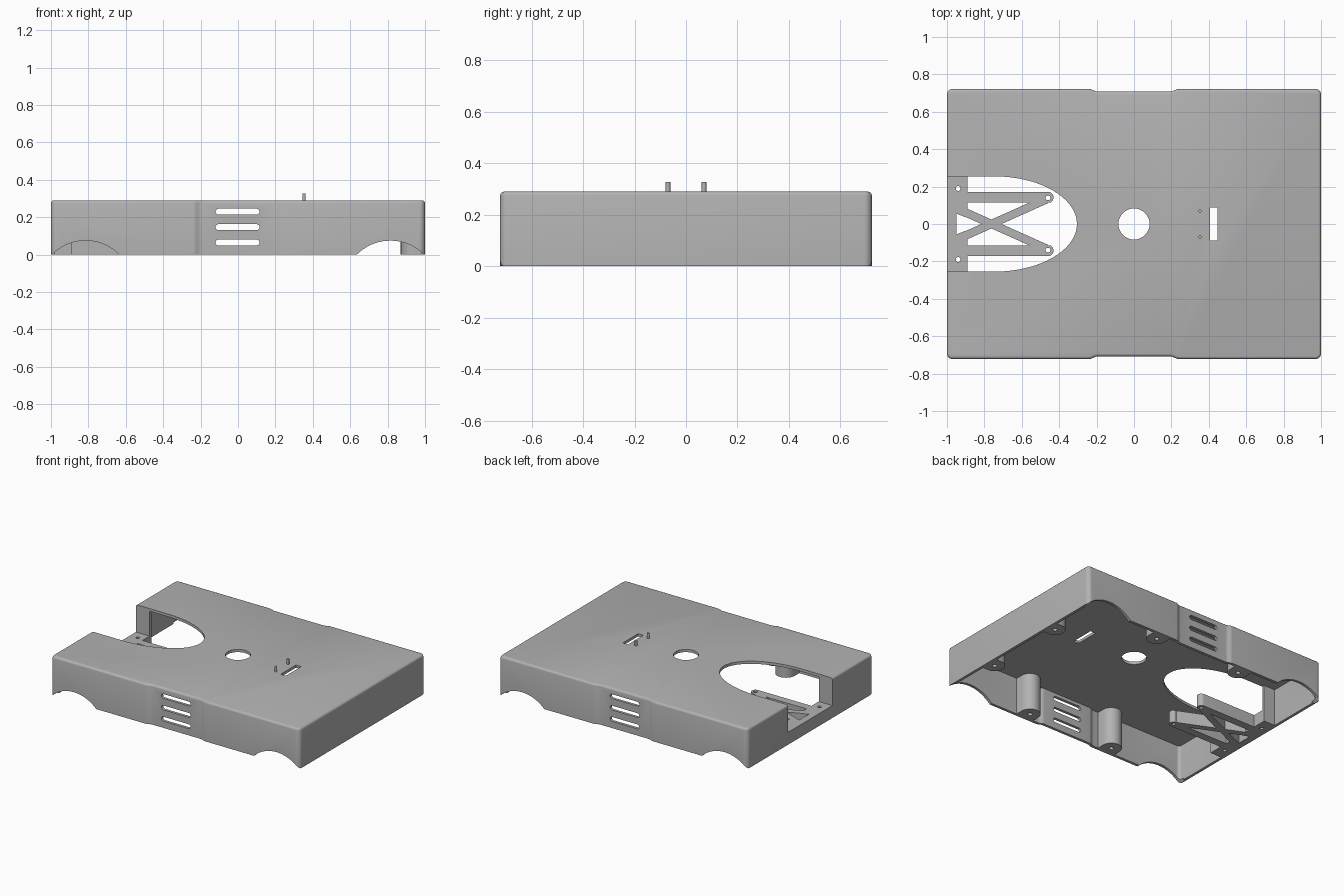
import bpy, bmesh, math

cube = bpy.data.objects.get("Cube")
if cube:
    bpy.data.objects.remove(cube, do_unlink=True)

grey = bpy.data.materials.new("plain_grey")
grey.use_nodes = True
colour = (0.45, 0.45, 0.45, 1)
grey.diffuse_color = colour
grey.node_tree.nodes["Principled BSDF"].inputs["Base Color"].default_value = colour

H, HX, HY, T = 0.29, 1.0, 0.722, 0.02      # height, half sizes, wall thickness
SILL = 0.09


def prism(name, pts, lo, hi, upright=True, bevel=0):
    """Extrude a 2D outline along z, or along y when not upright."""
    bm = bmesh.new()
    place = (lambda u, v, w: (u, v, w)) if upright else (lambda u, v, w: (u, w, v))
    low = [bm.verts.new(place(u, v, lo)) for u, v in pts]
    high = [bm.verts.new(place(u, v, hi)) for u, v in pts]
    bm.faces.new(low)
    top = bm.faces.new(high)
    for i in range(len(pts)):
        j = (i + 1) % len(pts)
        bm.faces.new((low[i], low[j], high[j], high[i]))
    bmesh.ops.recalc_face_normals(bm, faces=bm.faces)
    if bevel:
        bmesh.ops.bevel(bm, geom=list(top.edges), offset=bevel, segments=3,
                        profile=0.5, affect='EDGES')
    me = bpy.data.meshes.new(name)
    bm.to_mesh(me)
    bm.free()
    me.materials.append(grey)
    ob = bpy.data.objects.new(name, me)
    bpy.context.collection.objects.link(ob)
    return ob


def boolean(ob, other, operation='DIFFERENCE'):
    mod = ob.modifiers.new("cut", 'BOOLEAN')
    mod.operation, mod.solver, mod.object = operation, 'EXACT', other
    bpy.context.view_layer.objects.active = ob
    bpy.ops.object.modifier_apply(modifier=mod.name)
    bpy.data.objects.remove(other, do_unlink=True)


def arc(cx, cy, r, a0, a1, n, ry=None):
    ry = r if ry is None else ry
    angles = [math.radians(a0 + (a1 - a0) * i / n) for i in range(n + 1)]
    return [(cx + r * math.cos(a), cy + ry * math.sin(a)) for a in angles]


def circle(cx, cy, r, n=32):
    return arc(cx, cy, r, 0, 360, n)[:-1]


def rect(x0, x1, y0, y1):
    return [(x0, y0), (x1, y0), (x1, y1), (x0, y1)]


def outline(inset, radius):
    """Rounded rectangle with a shallow waist in the two long sides."""
    x, y = HX - inset, HY - inset
    waist = []
    for i in range(9):
        s = i / 8
        waist.append((0.24 - 0.045 * s, y - 0.007 * (1 - math.cos(math.pi * s))))
    side = waist + [(-u, v) for u, v in reversed(waist)]
    half = arc(x - radius, y - radius, radius, 0, 90, 6) + side
    half += arc(radius - x, y - radius, radius, 90, 180, 6)
    return half + [(-u, -v) for u, v in half]


# Hollow cover, open below
shell = prism("cover_shell", outline(0, 0.03), 0, H, bevel=0.015)
boolean(shell, prism("cavity", outline(T, 0.02), -0.1, H - T))

# Rounded tongue opening through the top and the end wall
opening = arc(-0.75, 0, 0.445, -90, 90, 32, ry=0.255) + [(-1.1, 0.255), (-1.1, -0.255)]
boolean(shell, prism("opening", opening, SILL, 0.5))

# Round hole and slot in the top
boolean(shell, prism("hole", circle(0, 0, 0.083, 40), 0.2, 0.4))
boolean(shell, prism("slot", rect(0.405, 0.447, -0.088, 0.088), 0.2, 0.4))

# Vents through both long sides
for z in (0.065, 0.147, 0.23):
    r = 0.016
    vent = arc(0.115 - r, z, r, -90, 90, 8) + arc(-0.12 + r, z, r, 90, 270, 8)
    boolean(shell, prism("vent", vent, -1, 1, upright=False))

# Low arches at the ends of both long sides
for x in (-0.815, 0.815):
    for y in (-0.72, 0.72):
        arch = circle(x, -0.1785, 0.2535, 72)
        boolean(shell, prism("arch", arch, y - 0.06, y + 0.06, upright=False))

parts = [shell]


# Screw posts standing against the walls
def post(name, pts, cx, cy):
    ob = prism(name, pts, 0, H - 0.01)
    boolean(ob, prism("screw_hole", circle(cx, cy, 0.016, 16), -0.1, 0.12))
    parts.append(ob)


R = 0.07
for s, side in ((-1, "front"), (1, "back")):
    for cx, end in ((-0.35, "right"), (0.35, "left")):
        pts = arc(cx, 0.65, R, 180, 360, 16) + [(cx + R, 0.71), (cx - R, 0.71)]
        post(f"{side}_{end}_post", [(u, s * v) for u, v in pts], cx, s * 0.65)
    pts = arc(0.94, s * 0.31, R, 90, 270, 16) + [(0.99, s * 0.31 - R), (0.99, s * 0.31 + R)]
    post(f"end_{side}_post", pts, 0.94, s * 0.31)

# Sill block and crossed bracket arms in the opening
bracket = prism("bracket", rect(-0.995, -0.89, -0.262, 0.262), 0, SILL)
boolean(bracket, prism("notch", [(-0.95, 0.055), (-0.95, -0.055), (-0.8, 0)], -0.1, 0.2))
for s in (-1, 1):
    boolean(bracket, prism("screw_hole", circle(-0.94, s * 0.19, 0.013, 16), -0.1, 0.2))
parts.append(bracket)

for s, side in ((-1, "front"), (1, "back")):
    bar = [(-0.9, 0.115), (-0.46, 0.115)] + arc(-0.46, 0.142, 0.03, -60, 90, 10) + [(-0.9, 0.172)]
    arm = prism(f"{side}_arm", [(u, s * v) for u, v in bar], 0, SILL)
    w = 0.024
    strut = [(-0.93, -0.075 - w), (-0.46, 0.135 - w), (-0.46, 0.135 + w), (-0.93, -0.075 + w)]
    strut = prism("strut", [(u, s * v) for u, v in strut], 0, SILL)
    for ob in (arm, strut):
        hole = prism("pivot_hole", circle(-0.46, s * 0.14, 0.013, 16), -0.1, 0.2)
        boolean(ob, hole)
    strut.name = f"{side}_strut"
    parts += [arm, strut]

    # Return wall beside the opening
    y = sorted((s * 0.255, s * 0.275))
    parts.append(prism(f"{side}_return_wall", rect(-0.985, -0.89, *y), 0, H - 0.01))

    # Small peg on the top
    parts.append(prism(f"{side}_peg", circle(0.353, s * 0.07, 0.009, 16), H - 0.01, 0.327))

# Smooth the curved sides, keep hard edges
bpy.ops.object.select_all(action='DESELECT')
for ob in parts:
    ob.select_set(True)
bpy.context.view_layer.objects.active = shell
bpy.ops.object.shade_smooth_by_angle(angle=math.radians(35))
